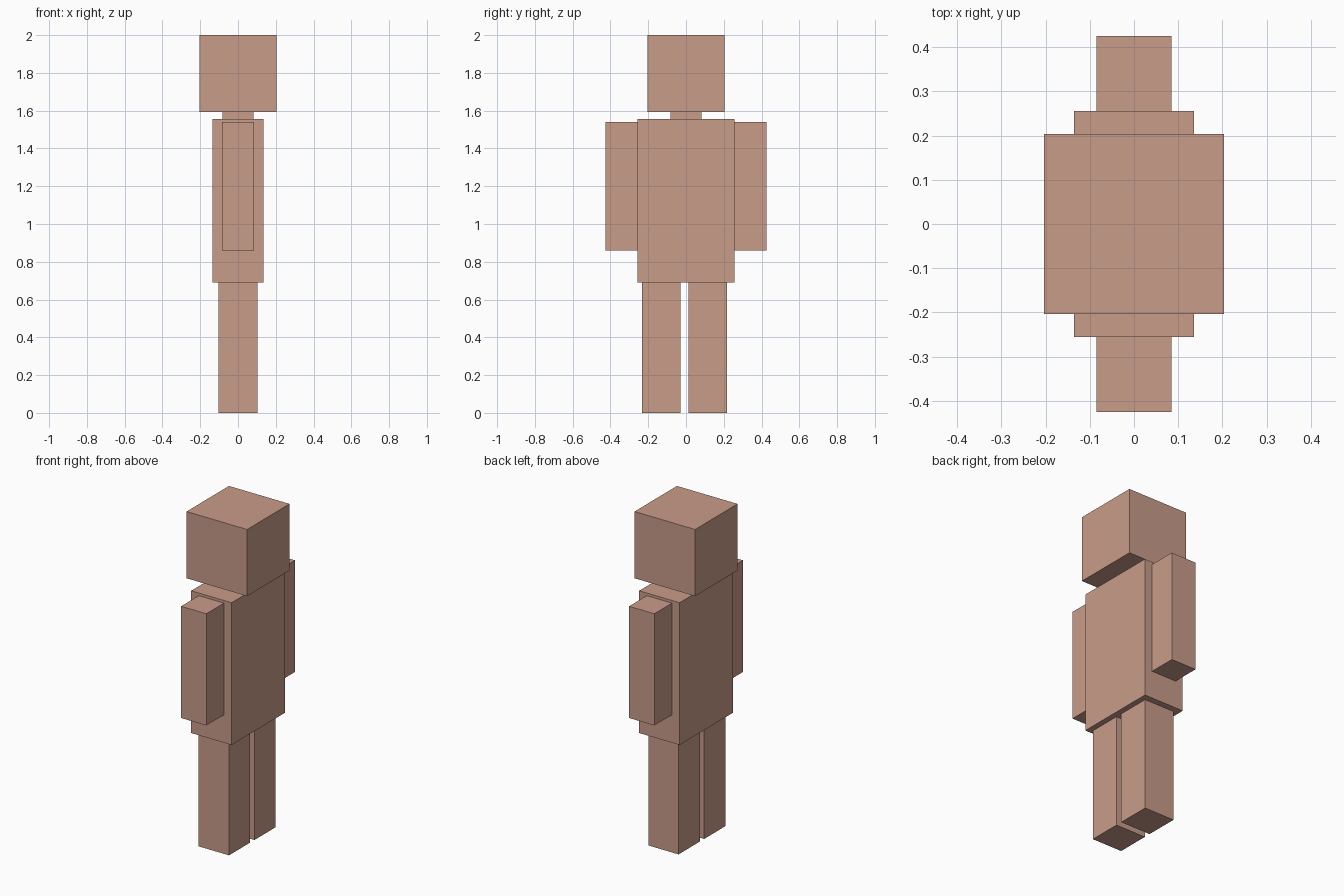
import bpy

if "Cube" in bpy.data.objects:
    bpy.data.objects.remove(bpy.data.objects["Cube"])

skin = bpy.data.materials.new("dusty_clay")
skin.diffuse_color = (0.584, 0.333, 0.254, 1.0)
skin.use_nodes = True
skin.node_tree.nodes["Principled BSDF"].inputs["Base Color"].default_value = skin.diffuse_color


def box(name, x, y, z):
    """Box spanning the (min, max) ranges x, y and z."""
    spans = (x, y, z)
    bpy.ops.mesh.primitive_cube_add(size=1, location=[(a + b) / 2 for a, b in spans])
    ob = bpy.context.object
    ob.name = name
    ob.scale = [b - a for a, b in spans]
    bpy.ops.object.transform_apply(location=False, rotation=False, scale=True)
    ob.data.materials.append(skin)
    return ob


# Head, neck and torso
box("head", (-0.204, 0.204), (-0.204, 0.204), (1.594, 2.0))
box("neck", (-0.083, 0.083), (-0.083, 0.083), (1.556, 1.594))
box("torso", (-0.136, 0.136), (-0.256, 0.256), (0.69, 1.556))

# Arms hang flush against the torso sides
for side, y in (("left", (-0.426, -0.256)), ("right", (0.256, 0.426))):
    box(side + "_arm", (-0.085, 0.085), y, (0.86, 1.54))

# Legs, set slightly off-centre
for side, y in (("left", (-0.232, -0.029)), ("right", (0.012, 0.217))):
    box(side + "_leg", (-0.102, 0.102), y, (0.0, 0.69))
